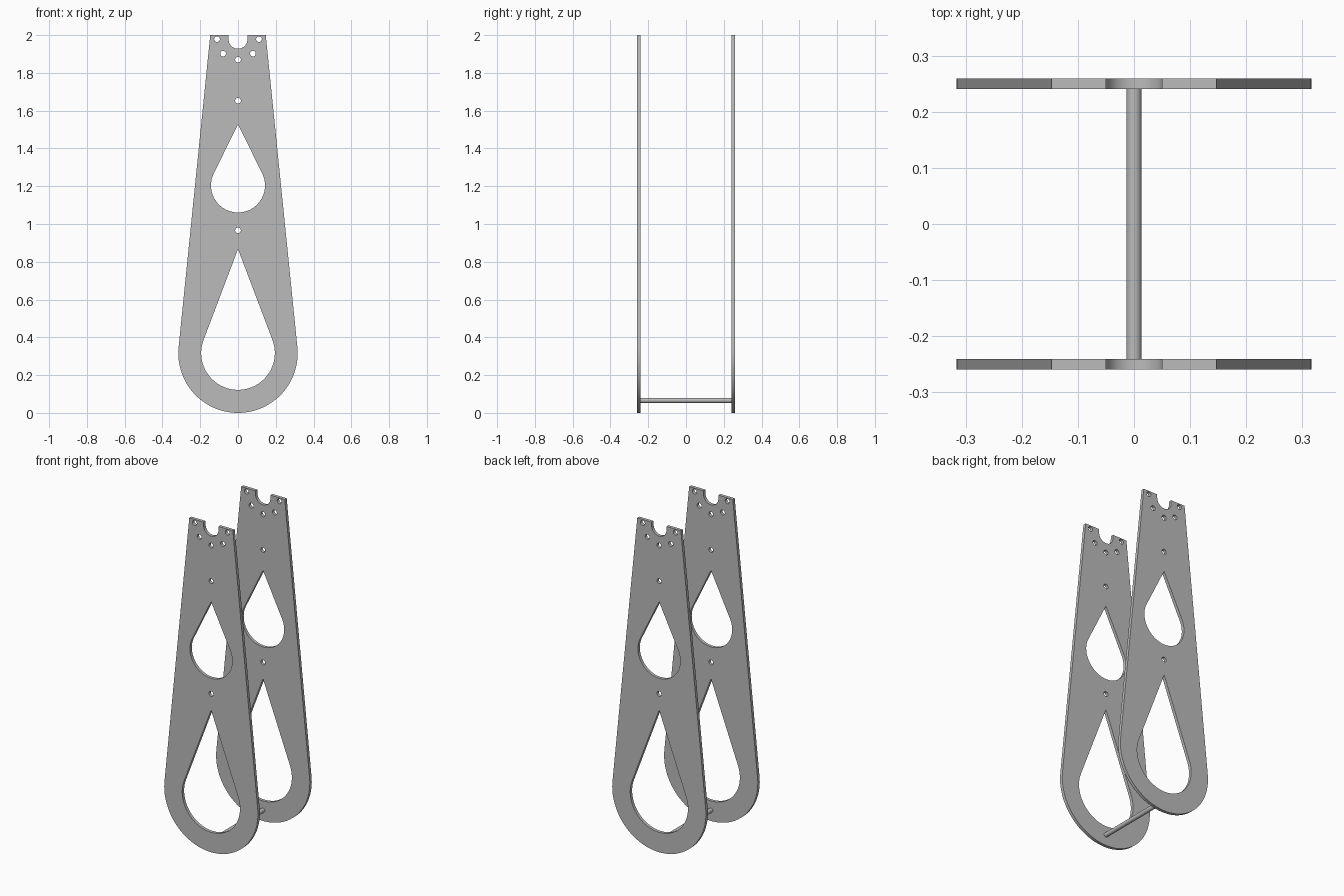
import bpy
from math import sin, cos, acos, atan2, hypot, pi

cube = bpy.data.objects.get("Cube")
if cube:
    bpy.data.objects.remove(cube, do_unlink=True)

grey = bpy.data.materials.new("plain grey")
grey.use_nodes = True
colour = (0.5, 0.5, 0.5, 1)
grey.diffuse_color = colour
grey.node_tree.nodes["Principled BSDF"].inputs["Base Color"].default_value = colour


def arc(z, r, start, end, n):
    """Points on a circle centred on x = 0; angles run clockwise from up."""
    angles = [start + (end - start) * i / n for i in range(n + 1)]
    return [(r * sin(a), z + r * cos(a)) for a in angles]


def tangent_angle(z, r, x, tip):
    """Angle at which a line from (x, tip) touches the circle."""
    return atan2(x, tip - z) + acos(r / hypot(x, tip - z))


def teardrop(z, r, tip):
    a = tangent_angle(z, r, 0, tip)
    return [(0, tip)] + arc(z, r, a, 2 * pi - a, 48)


def round_hole(x, z, r=0.015):
    return [(x + px, pz) for px, pz in arc(z, r, 0, 2 * pi, 24)[:-1]]


# Plate outline: round foot, tapered sides, U-shaped notch at the top
half_top, top, foot = 0.147, 2.0, 0.316
a = tangent_angle(foot, foot, half_top, top)
outline = [(half_top, top)] + arc(foot, foot, a, 2 * pi - a, 64)
outline += [(-half_top, top), (-0.05, top)]
outline += arc(1.978, 0.05, 1.5 * pi, 0.5 * pi, 24) + [(0.05, top)]

# Teardrop windows and bolt holes
loops = [outline, teardrop(0.317, 0.195, 0.867), teardrop(1.204, 0.143, 1.528)]
loops += [round_hole(0, z) for z in (0.966, 1.653, 1.87)]
for side in (-1, 1):
    loops += [round_hole(side * 0.111, 1.979), round_hole(side * 0.079, 1.902)]


def plate(name, y):
    curve = bpy.data.curves.new(name, "CURVE")
    curve.dimensions = "2D"
    curve.fill_mode = "BOTH"
    curve.extrude = 0.0095
    for points in loops:
        spline = curve.splines.new("POLY")
        spline.points.add(len(points) - 1)
        for p, (x, z) in zip(spline.points, points):
            p.co = (x, z, 0, 1)
        spline.use_cyclic_u = True
    obj = bpy.data.objects.new(name, curve)
    bpy.context.collection.objects.link(obj)
    obj.location.y = y
    obj.rotation_euler.x = pi / 2
    finish(obj)


def finish(obj):
    obj.data.materials.append(grey)
    bpy.ops.object.select_all(action="DESELECT")
    obj.select_set(True)
    bpy.context.view_layer.objects.active = obj
    if obj.type == "CURVE":
        bpy.ops.object.convert(target="MESH")
    bpy.ops.object.shade_smooth_by_angle(angle=pi / 6)


plate("front_plate", -0.25)
plate("back_plate", 0.25)

# Rod joining the plates at the foot
bpy.ops.mesh.primitive_cylinder_add(vertices=32, radius=0.0135, depth=0.482,
                                    location=(0, 0, 0.066), rotation=(pi / 2, 0, 0))
rod = bpy.context.object
rod.name = "cross_rod"
finish(rod)
